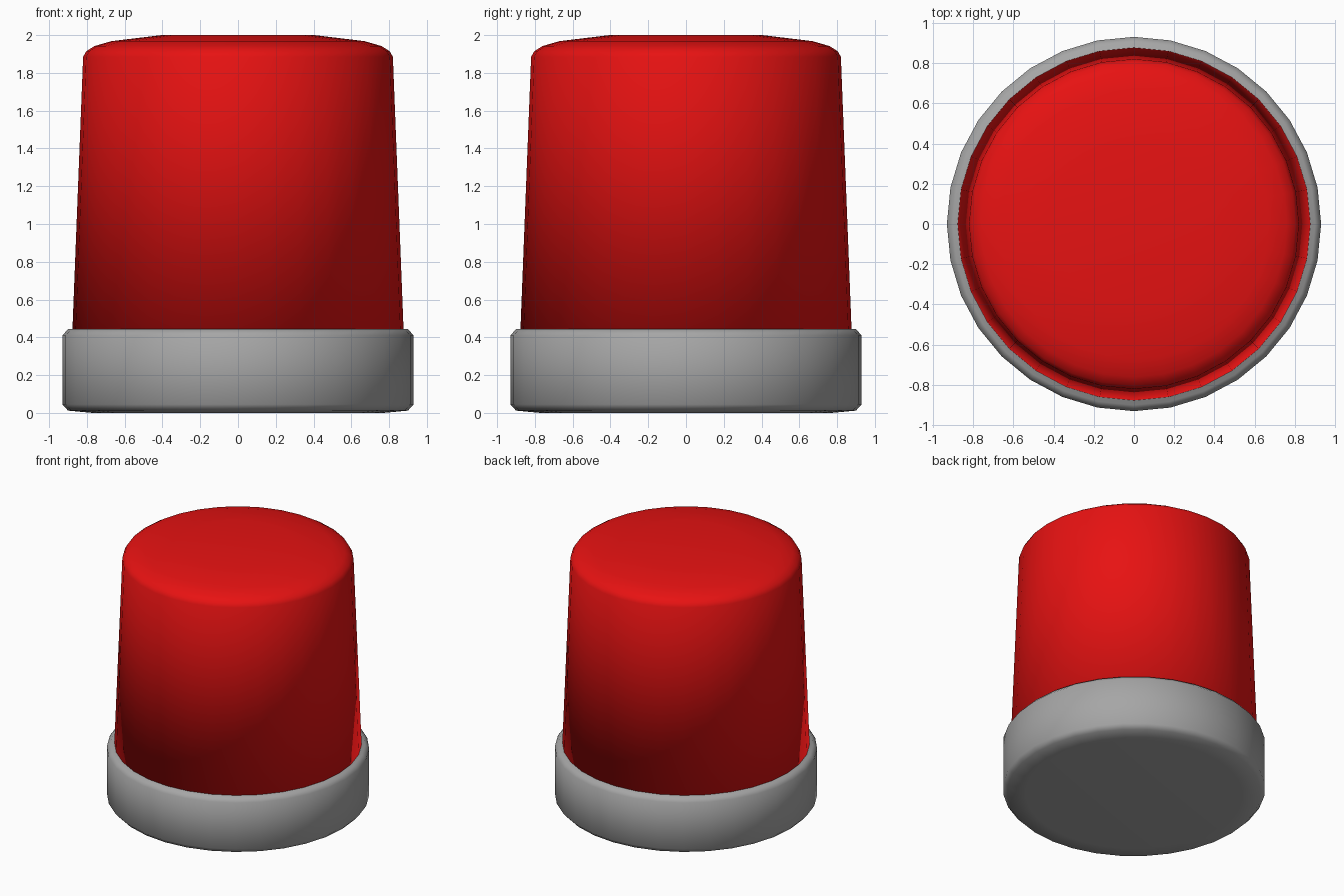
import bpy, bmesh, math

if "Cube" in bpy.data.objects:
    bpy.data.objects.remove(bpy.data.objects["Cube"])

SIDES = 32


def material(name, rgb):
    m = bpy.data.materials.new(name)
    m.diffuse_color = (*rgb, 1.0)
    m.use_nodes = True
    m.node_tree.nodes["Principled BSDF"].inputs["Base Color"].default_value = m.diffuse_color
    return m


def lathe(name, profile, mat):
    """Closed round solid from (radius, height) points, bottom to top, flat caps."""
    bm = bmesh.new()
    rings = []
    for r, z in profile:
        rings.append([bm.verts.new((r * math.cos(2 * math.pi * i / SIDES),
                                    r * math.sin(2 * math.pi * i / SIDES), z))
                      for i in range(SIDES)])
    for a, b in zip(rings, rings[1:]):
        for i in range(SIDES):
            j = (i + 1) % SIDES
            bm.faces.new((a[i], a[j], b[j], b[i]))
    bm.faces.new(rings[0][::-1])
    bm.faces.new(rings[-1])
    for f in bm.faces:
        f.smooth = True
    mesh = bpy.data.meshes.new(name)
    bm.to_mesh(mesh)
    bm.free()
    mesh.materials.append(mat)
    obj = bpy.data.objects.new(name, mesh)
    bpy.context.collection.objects.link(obj)
    return obj


red = material("red_plastic", (0.8, 0.006, 0.006))
grey = material("grey_metal", (0.38, 0.38, 0.38))

# Grey base drum with chamfered rims
lathe("base", [(0.77, 0.0), (0.90, 0.012), (0.93, 0.045),
               (0.93, 0.41), (0.90, 0.443)], grey)

# Tapered red lamp cover with rounded top
lathe("lamp_cover", [(0.877, 0.43), (0.82, 1.885), (0.803, 1.915),
                     (0.76, 1.942), (0.67, 1.968), (0.405, 2.0)], red)
